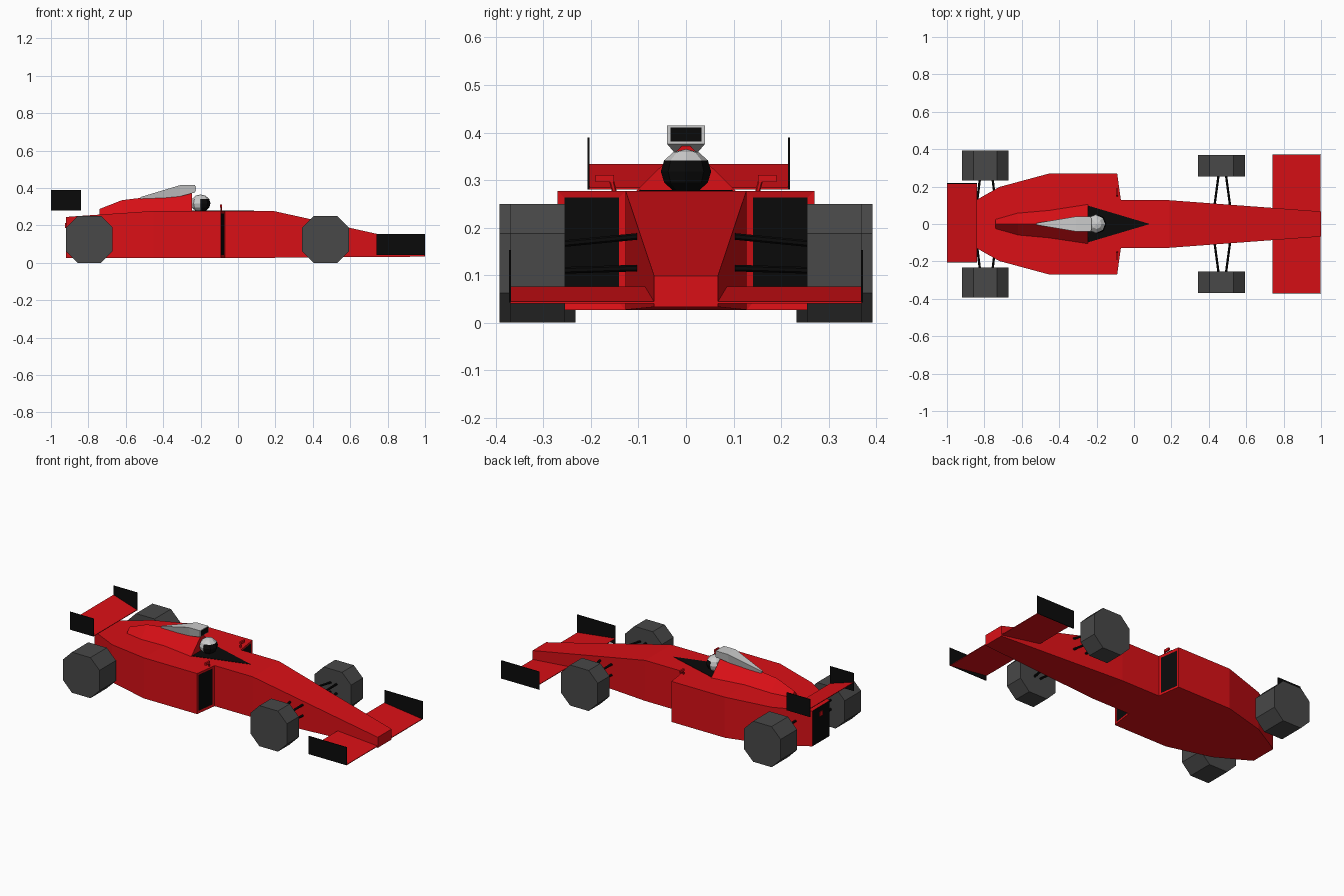
import bpy, bmesh
from mathutils import Vector, Matrix

if "Cube" in bpy.data.objects:
    bpy.data.objects.remove(bpy.data.objects["Cube"])


def material(name, rgb):
    m = bpy.data.materials.new(name)
    m.diffuse_color = (*rgb, 1)
    m.use_nodes = True
    m.node_tree.nodes["Principled BSDF"].inputs["Base Color"].default_value = m.diffuse_color
    return m


RED = material("red_paint", (0.7, 0.005, 0.008))
BLACK = material("black", (0.003, 0.003, 0.003))
RUBBER = material("rubber", (0.065, 0.065, 0.065))


def finish(name, bm, *mats):
    bmesh.ops.recalc_face_normals(bm, faces=bm.faces[:])
    me = bpy.data.meshes.new(name)
    bm.to_mesh(me)
    bm.free()
    for m in mats:
        me.materials.append(m)
    ob = bpy.data.objects.new(name, me)
    bpy.context.collection.objects.link(ob)
    return ob


def loft(stations):
    """Stations along x: (x, bottom half width, top half width, bottom z, top z)."""
    bm = bmesh.new()
    rings = [[bm.verts.new(p) for p in ((x, -b, z0), (x, b, z0), (x, t, z1), (x, -t, z1))]
             for x, b, t, z0, z1 in stations]
    for r, s in zip(rings, rings[1:]):
        for i in range(4):
            j = (i + 1) % 4
            bm.faces.new((r[i], r[j], s[j], s[i]))
    bm.faces.new(rings[0])
    bm.faces.new(rings[-1])
    bmesh.ops.remove_doubles(bm, verts=bm.verts[:], dist=1e-5)
    bmesh.ops.recalc_face_normals(bm, faces=bm.faces[:])
    return bm


def box(name, lo, hi, mat):
    bm = bmesh.new()
    lo, hi = Vector(lo), Vector(hi)
    bmesh.ops.create_cube(bm, size=1, matrix=Matrix.Translation((lo + hi) / 2)
                          @ Matrix.Diagonal((*(hi - lo), 1)))
    return finish(name, bm, mat)


def bar(name, a, b, r, mat):
    a, b = Vector(a), Vector(b)
    d = b - a
    bm = bmesh.new()
    bmesh.ops.create_cone(bm, segments=6, radius1=r, radius2=r, depth=d.length, cap_ends=True,
                          matrix=Matrix.Translation((a + b) / 2)
                          @ d.to_track_quat('Z', 'Y').to_matrix().to_4x4())
    return finish(name, bm, mat)


def wheel(name, x, y0, y1):
    # Octagonal tyre with wide flats
    bm = bmesh.new()
    r, h = 0.125, 0.063
    prof = [(r, -h), (r, h), (h, r), (-h, r), (-r, h), (-r, -h), (-h, -r), (h, -r)]
    f = bm.faces.new([bm.verts.new((x + u, y0, r + v)) for u, v in prof])
    ext = bmesh.ops.extrude_face_region(bm, geom=[f], use_keep_orig=True)
    bmesh.ops.translate(bm, vec=(0, y1 - y0, 0),
                        verts=[g for g in ext["geom"] if isinstance(g, bmesh.types.BMVert)])
    return finish(name, bm, RUBBER)


# Nose, tub and sidepods
bm = loft([(x, w, w, z0, z1) for x, w, z0, z1 in (
    (1.0, 0.067, 0.033, 0.098), (0.19, 0.127, 0.027, 0.277), (-0.07, 0.127, 0.027, 0.277),
    (-0.09, 0.27, 0.027, 0.277), (-0.453, 0.27, 0.027, 0.277), (-0.72, 0.198, 0.027, 0.259),
    (-0.84, 0.13, 0.027, 0.251), (-0.92, 0.083, 0.027, 0.245))])
# Black intakes in the sidepod fronts, black tail panel
intakes = [f for f in bm.faces if f.normal.x > 0.9 and abs(f.calc_center_median().y) > 0.15]
bmesh.ops.inset_individual(bm, faces=intakes, thickness=0.02, depth=-0.003)
for f in intakes:
    f.material_index = 1
for f in bm.faces:
    if f.normal.x < -0.9:
        f.material_index = 1
finish("body", bm, RED, BLACK)

# Tail lamp
box("tail_lamp", (-0.925, -0.014, 0.185), (-0.91, 0.014, 0.212), RED)

# Engine cover
finish("engine_cover", loft([(-0.74, 0.027, 0, 0.255, 0.288), (-0.62, 0.062, 0, 0.262, 0.335),
                             (-0.245, 0.107, 0, 0.275, 0.38)]), RED)

# Cockpit opening
finish("cockpit_opening", loft([(-0.245, 0.098, 0.098, 0.27, 0.279),
                                (0.085, 0, 0, 0.27, 0.279)]), BLACK)

# Air scoop with black mouth
finish("air_scoop", loft([(-0.52, 0.005, 0.005, 0.335, 0.352), (-0.31, 0.022, 0.04, 0.355, 0.415),
                          (-0.23, 0.04, 0.04, 0.376, 0.415)]))
box("air_scoop_mouth", (-0.24, -0.033, 0.381), (-0.228, 0.033, 0.411), BLACK)

# Helmet with black visor
bm = bmesh.new()
bmesh.ops.create_uvsphere(bm, u_segments=8, v_segments=6, radius=1,
                          matrix=Matrix.Translation((-0.2, 0, 0.318))
                          @ Matrix.Diagonal((0.053, 0.053, 0.047, 1)))
for f in bm.faces:
    c = f.calc_center_median()
    f.material_index = int(c.x > -0.2 and c.z < 0.342)
helmet = finish("helmet", bm, None, BLACK)

# Wings: sloping blades between upright end plates
finish("front_wing", loft([(0.74, 0.37, 0.37, 0.072, 0.076),
                           (0.998, 0.37, 0.37, 0.04, 0.044)]), RED)
finish("rear_wing", loft([(-1.0, 0.211, 0.211, 0.33, 0.334),
                          (-0.84, 0.211, 0.211, 0.28, 0.284)]), RED).location.y = 0.006

for s, side in ((-1, "right"), (1, "left")):
    y = s * 0.37
    box(f"front_end_plate_{side}", (0.74, y - 0.002, 0.042), (1.0, y + 0.002, 0.153), BLACK)
    y = 0.006 + s * 0.211
    box(f"rear_end_plate_{side}", (-1.0, y - 0.002, 0.28), (-0.84, y + 0.002, 0.39), BLACK)

    # Wheels
    wheel(f"front_wheel_{side}", 0.468, s * 0.255, s * 0.37)
    wheel(f"rear_wheel_{side}", -0.795, s * 0.232, s * 0.392)

    # Suspension arms, a converging pair above and below at each wheel
    for end, xc, spread, tip, yi, yo in (("front", 0.472, 0.042, 0.02, 0.095, 0.26),
                                         ("rear", -0.79, 0.05, 0.034, 0.11, 0.24)):
        for level, zi, zo in (("upper", 0.182, 0.166), ("lower", 0.115, 0.11)):
            for d in (-1, 1):
                bar(f"{end}_{level}_arm_{side}", (xc + d * spread, s * yi, zi),
                    (xc + d * tip, s * yo, zo), 0.007, BLACK)

    # Mirrors on short stems
    y = sorted((s * 0.152, s * 0.19))
    box(f"mirror_{side}", (-0.095, y[0], 0.296), (-0.085, y[1], 0.311), RED)
    bar(f"mirror_stem_{side}", (-0.09, s * 0.15, 0.272), (-0.09, s * 0.157, 0.3), 0.005, RED)
